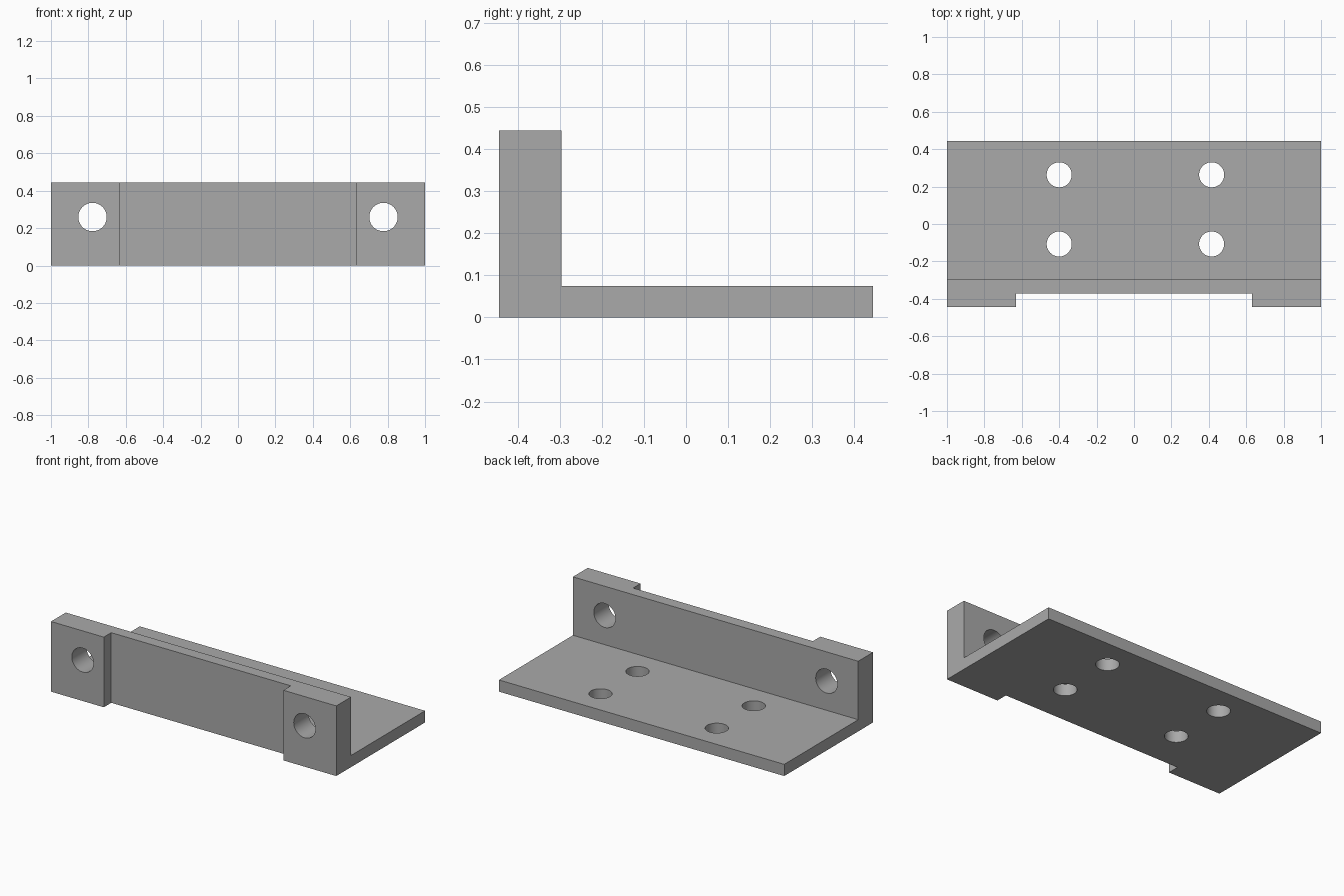
import bpy
import bmesh
import math
from mathutils import Matrix, Vector

default_cube = bpy.data.objects.get("Cube")
if default_cube:
    bpy.data.objects.remove(default_cube, do_unlink=True)

U = 2 / 27             # plate thickness, the module of the bracket
BACK = 6 * U           # half depth
HEIGHT = 6 * U
PAD_EDGE = 8.5 * U     # inner edge of the mounting pads

grey = bpy.data.materials.new("plain grey")
grey.use_nodes = True
grey.diffuse_color = (0.4, 0.4, 0.4, 1)
grey.node_tree.nodes["Principled BSDF"].inputs["Base Color"].default_value = grey.diffuse_color


def make_object(name, bm):
    bmesh.ops.recalc_face_normals(bm, faces=bm.faces)
    mesh = bpy.data.meshes.new(name)
    bm.to_mesh(mesh)
    bm.free()
    mesh.materials.append(grey)
    obj = bpy.data.objects.new(name, mesh)
    bpy.context.collection.objects.link(obj)
    return obj


def extrude_profile(name, points, direction):
    bm = bmesh.new()
    face = bm.faces.new([bm.verts.new(p) for p in points])
    moved = bmesh.ops.extrude_face_region(bm, geom=[face])["geom"]
    verts = [v for v in moved if isinstance(v, bmesh.types.BMVert)]
    bmesh.ops.translate(bm, verts=verts, vec=Vector(direction))
    return make_object(name, bm)


# L-shaped bracket, extruded along its width
section = [(-BACK, 0), (BACK, 0), (BACK, U), (-4 * U, U), (-4 * U, HEIGHT), (-BACK, HEIGHT)]
bracket = extrude_profile("angle_bracket", [(-1, y, z) for y, z in section], (2, 0, 0))

# Front recess that leaves a raised pad at each end
recess = [(-PAD_EDGE, -BACK - U), (PAD_EDGE, -BACK - U), (PAD_EDGE, -5 * U), (-PAD_EDGE, -5 * U)]
cutters = [extrude_profile("recess_cutter", [(x, y, -U) for x, y in recess], (0, 0, HEIGHT + 2 * U))]


def hole_cutter(name, location, radius, length, rotation=Matrix()):
    bm = bmesh.new()
    bmesh.ops.create_cone(bm, cap_ends=True, segments=48, radius1=radius, radius2=radius,
                          depth=length, matrix=Matrix.Translation(location) @ rotation)
    cutters.append(make_object(name, bm))


# Bolt holes through the upright wall
for x in (-10.5 * U, 10.5 * U):
    hole_cutter("wall_hole_cutter", (x, -5 * U, 3.5 * U), 0.076, 4 * U,
                Matrix.Rotation(math.pi / 2, 4, "X"))

# Four bolt holes through the base plate
for x in (-0.4, 0.415):
    for y in (-0.107, 0.263):
        hole_cutter("base_hole_cutter", (x, y, U / 2), 0.067, 3 * U)

# Cut the recess and holes, then bake the result and drop the cutters
for cutter in cutters:
    cutter.hide_render = True
    cut = bracket.modifiers.new(cutter.name, "BOOLEAN")
    cut.operation = "DIFFERENCE"
    cut.solver = "EXACT"
    cut.object = cutter

bpy.ops.object.select_all(action="DESELECT")
bracket.select_set(True)
bpy.context.view_layer.objects.active = bracket
for modifier in list(bracket.modifiers):
    bpy.ops.object.modifier_apply(modifier=modifier.name)
for cutter in cutters:
    bpy.data.objects.remove(cutter, do_unlink=True)

bpy.ops.object.shade_smooth_by_angle(angle=math.radians(30))
